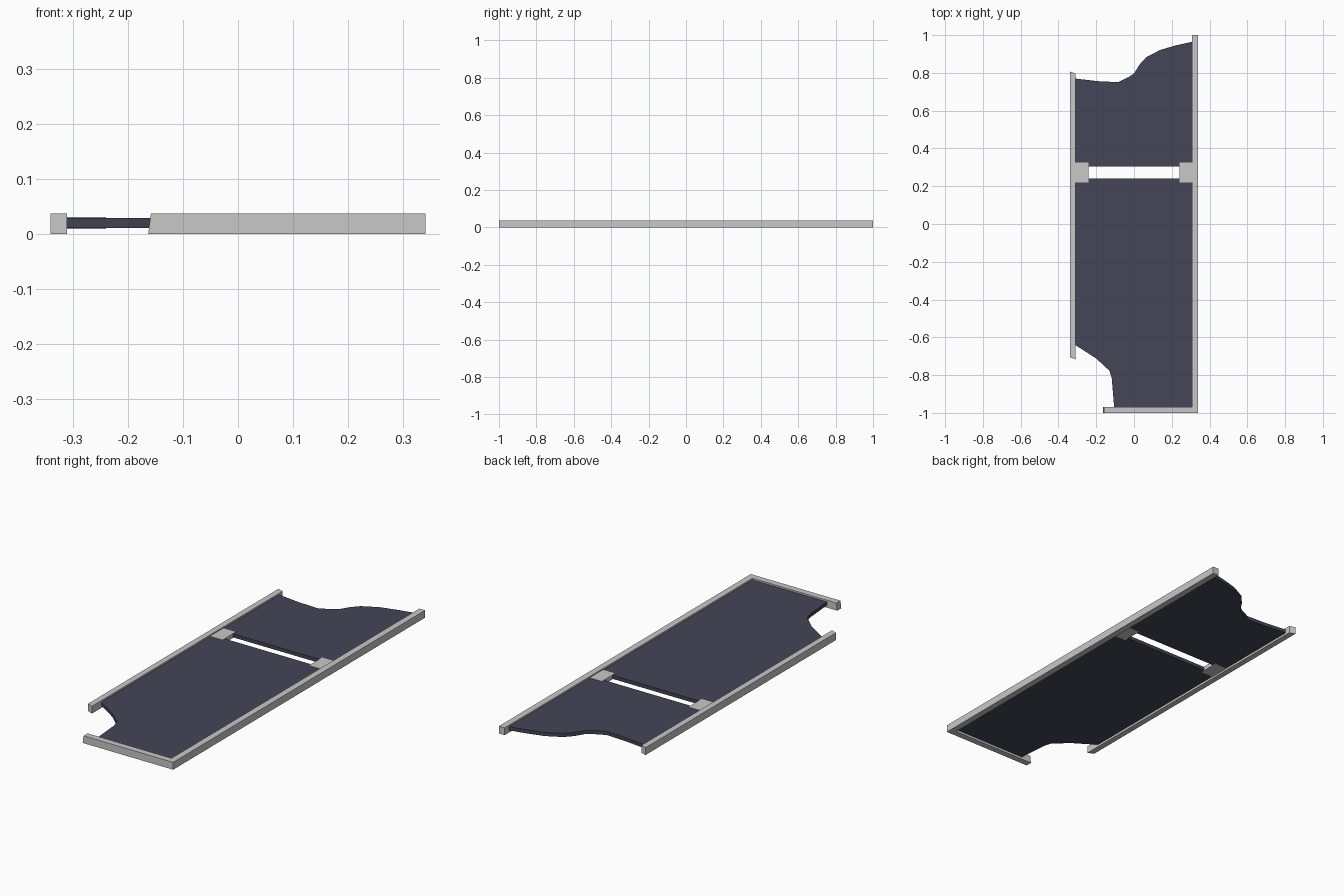
import bpy, bmesh

if "Cube" in bpy.data.objects:
    bpy.data.objects.remove(bpy.data.objects["Cube"])


def material(name, rgb):
    m = bpy.data.materials.new(name)
    m.diffuse_color = (*rgb, 1)
    m.use_nodes = True
    m.node_tree.nodes["Principled BSDF"].inputs["Base Color"].default_value = m.diffuse_color
    return m


FRAME = material("pale grey metal", (0.58, 0.58, 0.58))
GLASS = material("dark blue grey", (0.058, 0.058, 0.095))


def slab(name, outline, z0, z1, mat):
    """Extrude a flat outline (counter-clockwise, x/y) from z0 up to z1."""
    bm = bmesh.new()
    base = bm.faces.new([bm.verts.new((x, y, z0)) for x, y in outline])
    ext = bmesh.ops.extrude_face_region(bm, geom=[base], use_keep_orig=True)
    for g in ext["geom"]:
        if isinstance(g, bmesh.types.BMVert):
            g.co.z = z1
    bmesh.ops.recalc_face_normals(bm, faces=bm.faces)
    me = bpy.data.meshes.new(name)
    bm.to_mesh(me)
    bm.free()
    me.materials.append(mat)
    ob = bpy.data.objects.new(name, me)
    bpy.context.collection.objects.link(ob)
    return ob


H = 0.037          # rail height
P0, P1 = 0.011, 0.029   # panel underside and top

# Broken left rail with slanted ends
slab("left_rail", [(-0.34, -0.705), (-0.31, -0.717), (-0.31, 0.797), (-0.34, 0.807)], 0, H, FRAME)
# Full right rail, mitred to the end rail
slab("right_rail", [(0.34, -1), (0.34, 1), (0.308, 1), (0.308, -0.968)], 0, H, FRAME)
# Broken end rail, with its snapped end leaning slightly
end = slab("end_rail", [(-0.163, -1), (0.34, -1), (0.308, -0.968), (-0.163, -0.968)], 0, H, FRAME)
for v in end.data.vertices:
    if v.co.x < 0 and v.co.z > 0.01:
        v.co.x = -0.158

# Stubs of the snapped cross bar
for side, s in (("left", -1), ("right", 1)):
    xs = sorted((s * 0.24, s * 0.312))
    slab(side + "_crossbar_stub",
         [(xs[0], 0.22), (xs[1], 0.22), (xs[1], 0.325), (xs[0], 0.325)], 0.009, 0.031, FRAME)

# Upper panel with torn wavy top edge
slab("upper_panel", [
    (-0.312, 0.305), (0.31, 0.305), (0.31, 0.965), (0.22, 0.945), (0.14, 0.922),
    (0.065, 0.883), (0.03, 0.845), (0.0, 0.797), (-0.03, 0.777), (-0.085, 0.751),
    (-0.19, 0.756), (-0.312, 0.77)], P0, P1, GLASS)

# Lower panel with torn corner
slab("lower_panel", [
    (-0.312, 0.24), (-0.312, -0.64), (-0.20, -0.712), (-0.13, -0.777), (-0.118, -0.815),
    (-0.105, -0.97), (0.31, -0.97), (0.31, 0.24)], P0, P1, GLASS)
